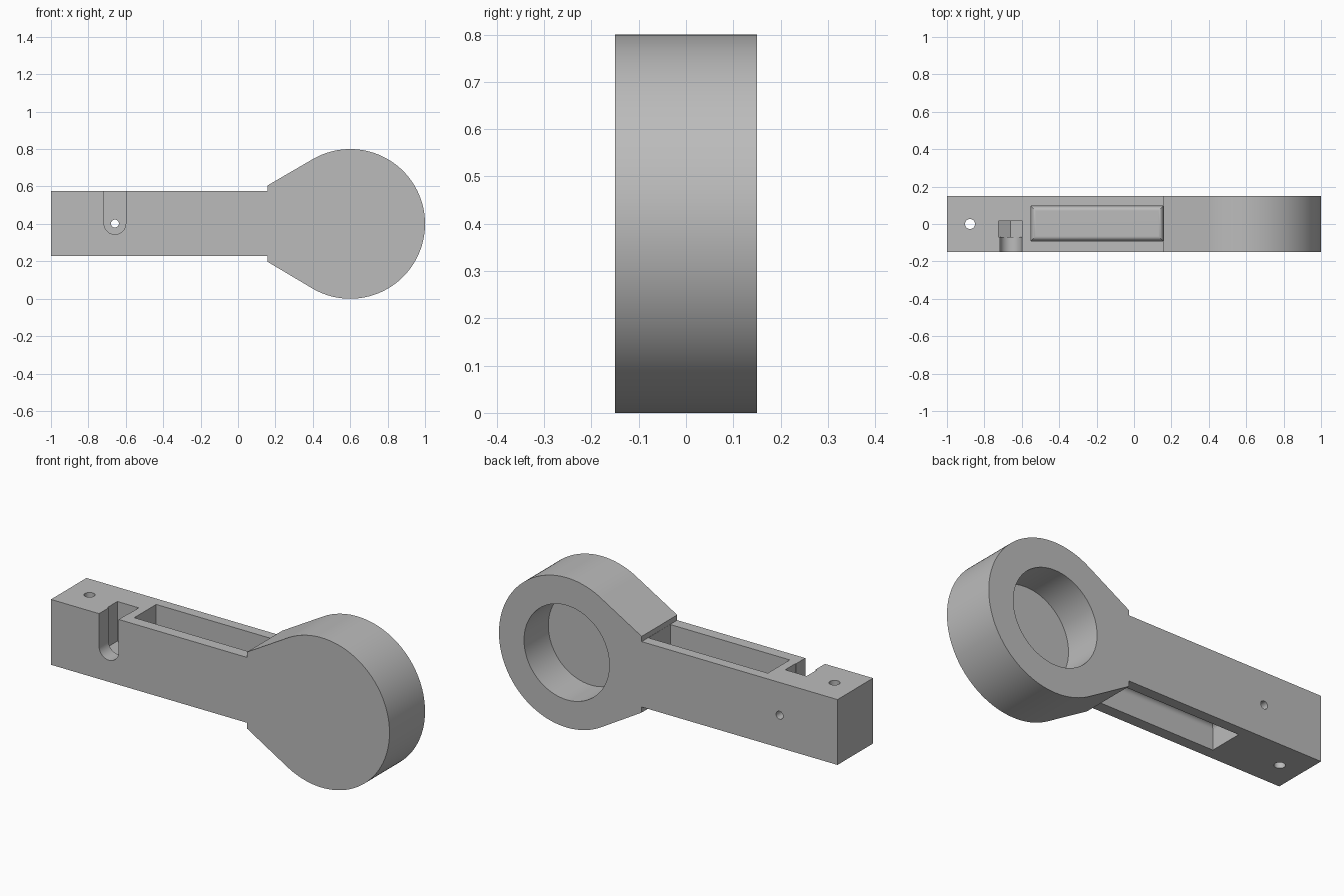
import bpy, bmesh
from math import sin, cos, radians
from mathutils import Vector

cube = bpy.data.objects.get("Cube")
if cube:
    bpy.data.objects.remove(cube)

HALF = 0.15                    # half thickness of the body
AXIS_Z = 0.402                 # centre height of the handle
LOW, HIGH = 0.228, 0.577       # handle underside and top
NECK_X = 0.157                 # where the head's neck starts
HEAD = (0.6, 0.4)              # centre of the round head
SCREW_X = -0.658

grey = bpy.data.materials.new("plain_grey")
grey.use_nodes = True
grey.diffuse_color = (0.5, 0.5, 0.5, 1)
grey.node_tree.nodes["Principled BSDF"].inputs["Base Color"].default_value = grey.diffuse_color


def arc(centre, radius, start, end, steps):
    angles = [radians(start + (end - start) * i / steps) for i in range(steps + 1)]
    return [(centre[0] + radius * cos(a), centre[1] + radius * sin(a)) for a in angles]


def finish(name, bm):
    bmesh.ops.recalc_face_normals(bm, faces=bm.faces)
    mesh = bpy.data.meshes.new(name)
    bm.to_mesh(mesh)
    bm.free()
    mesh.materials.append(grey)
    obj = bpy.data.objects.new(name, mesh)
    bpy.context.collection.objects.link(obj)
    return obj


def prism(name, outline, start, end, upright=False):
    """Extrude an outline along y, or along z when upright."""
    bm = bmesh.new()
    place = (lambda a, b: (a, b, start)) if upright else (lambda a, b: (a, start, b))
    face = bm.faces.new([bm.verts.new(place(a, b)) for a, b in outline])
    swept = bmesh.ops.extrude_face_region(bm, geom=[face])["geom"]
    step = Vector((0, 0, end - start)) if upright else Vector((0, end - start, 0))
    bmesh.ops.translate(bm, vec=step, verts=[g for g in swept if isinstance(g, bmesh.types.BMVert)])
    return finish(name, bm)


def pocket(name, mouth, floor):
    """Box cutter with a rounded floor edge."""
    bm = bmesh.new()
    bmesh.ops.create_cube(bm, size=1)
    left, right, front, back = -0.55, NECK_X - 0.001, -0.09, 0.095
    for v in bm.verts:
        v.co = (right if v.co.x > 0 else left, back if v.co.y > 0 else front,
                floor if v.co.z > 0 else mouth)
    rim = [e for e in bm.edges if all(abs(v.co.z - floor) < 1e-5 for v in e.verts)]
    bmesh.ops.bevel(bm, geom=rim, offset=0.025, segments=6, profile=0.5, affect='EDGES')
    return finish(name, bm)


# Body: handle, tapered neck and round head in one outline
outline = [(-1, HIGH), (-1, LOW), (NECK_X, LOW), (NECK_X, 0.198)]
outline += arc(HEAD, 0.4, -120, 120, 96)
outline += [(NECK_X, 0.605), (NECK_X, HIGH)]
body = prism("handle_with_round_head", outline, -HALF, HALF)

# Cutters: head recess, lightening pockets, screw slot, nut seat and holes
top = HIGH + 0.1
slot = arc((SCREW_X, AXIS_Z), 0.058, 180, 360, 32)
slot += [(slot[-1][0], top), (slot[0][0], top)]
nut = arc((SCREW_X - 0.002, AXIS_Z), 0.073, 210, 330, 2)
nut += [(nut[-1][0], top), (nut[0][0], top)]
cutters = [
    prism("head_recess", arc(HEAD, 0.252, 0, 355, 71), HALF - 0.205, 0.3),
    pocket("top_pocket", top, HIGH - 0.13),
    pocket("bottom_pocket", LOW - 0.1, LOW + 0.13),
    prism("screw_slot", slot, -0.3, -0.05),
    prism("nut_seat", nut, -0.07, 0.015),
    prism("screw_hole", arc((SCREW_X, AXIS_Z), 0.021, 0, 345, 23), -0.06, 0.3),
    prism("pin_hole", arc((-0.877, 0), 0.027, 0, 345, 23), 0, 1, upright=True),
]
bpy.ops.object.select_all(action='DESELECT')
bpy.context.view_layer.objects.active = body
body.select_set(True)
for cutter in cutters:
    cutter.hide_render = True
    cut = body.modifiers.new(cutter.name, 'BOOLEAN')
    cut.operation = 'DIFFERENCE'
    cut.solver = 'EXACT'
    cut.object = cutter
    bpy.ops.object.modifier_apply(modifier=cut.name)
for cutter in cutters:
    bpy.data.objects.remove(cutter)

# Smooth curved walls, crisp edges
bpy.ops.object.shade_smooth_by_angle(angle=radians(25))
weighted = body.modifiers.new("flat_faces", 'WEIGHTED_NORMAL')
weighted.keep_sharp = True
